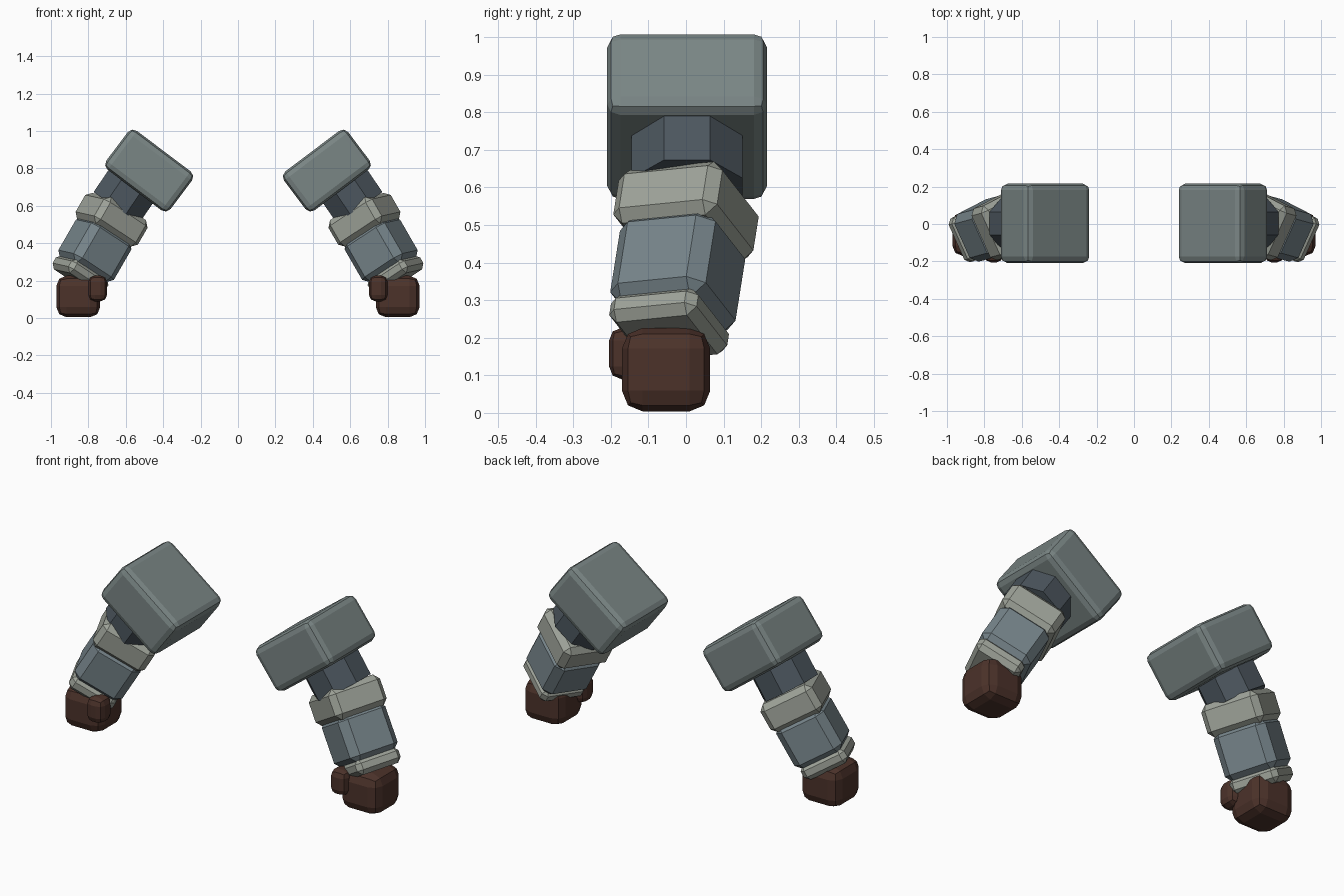
import bpy, bmesh, math
from mathutils import Matrix, Vector

if "Cube" in bpy.data.objects:
    bpy.data.objects.remove(bpy.data.objects["Cube"])


def material(name, rgb):
    m = bpy.data.materials.new(name)
    m.diffuse_color = (*rgb, 1)
    m.use_nodes = True
    m.node_tree.nodes["Principled BSDF"].inputs["Base Color"].default_value = m.diffuse_color
    return m


GREY = material("plate grey", (0.195, 0.238, 0.235))
BLUE = material("blue grey", (0.181, 0.231, 0.254))
LIGHT = material("light trim", (0.342, 0.366, 0.319))
DARK = material("dark sleeve", (0.072, 0.093, 0.112))
BROWN = material("brown glove", (0.072, 0.032, 0.023))


def frame(center, up, twist=0):
    """Matrix with local z along 'up', local x near world x, twisted in degrees."""
    w = Vector(up).normalized()
    e1 = (Vector((1, 0, 0)) - w * w.x).normalized()
    e2 = w.cross(e1)
    rot = Matrix((e1, e2, w)).transposed().to_4x4()
    return Matrix.Translation(center) @ rot @ Matrix.Rotation(math.radians(twist), 4, 'Z')


def finish(name, bm, matrix, mat):
    bm.transform(matrix)
    bmesh.ops.recalc_face_normals(bm, faces=bm.faces[:])
    me = bpy.data.meshes.new(name)
    bm.to_mesh(me)
    bm.free()
    me.materials.append(mat)
    ob = bpy.data.objects.new(name, me)
    bpy.context.collection.objects.link(ob)
    ob.modifiers.new("Mirror", 'MIRROR').use_mirror_merge = False


def block(name, size, matrix, mat, bevel, segments=1):
    bm = bmesh.new()
    bmesh.ops.create_cube(bm, size=1)
    bmesh.ops.scale(bm, vec=size, verts=bm.verts[:])
    bmesh.ops.bevel(bm, geom=bm.edges[:], offset=bevel, segments=segments,
                    profile=0.5, affect='EDGES')
    finish(name, bm, matrix, mat)


# shoulder block, tilted outwards
tilt = Matrix.Translation((0.475, 0.003, 0.788)) @ Matrix.Rotation(math.radians(-37), 4, 'Y')
block("shoulder", (0.43, 0.425, 0.26), tilt, GREY, 0.035, 2)

# eight-sided upper arm
top, bottom = Vector((0.48, 0.003, 0.84)), Vector((0.65, 0.003, 0.59))
bm = bmesh.new()
bmesh.ops.create_cone(bm, cap_ends=True, segments=8, radius1=0.16, radius2=0.16,
                      depth=(top - bottom).length)
bmesh.ops.rotate(bm, verts=bm.verts[:], matrix=Matrix.Rotation(math.pi / 8, 3, 'Z'))
# make sure flats, not corners, face the sides
if max(v.co.x for v in bm.verts) > 0.155:
    bmesh.ops.rotate(bm, verts=bm.verts[:], matrix=Matrix.Rotation(math.pi / 8, 3, 'Z'))
finish("upper_arm", bm, frame((top + bottom) / 2, top - bottom), DARK)

# forearm with its two cuffs, all twisted about one axis
UP = (-0.494, 0.136, 0.858)
for name, center, width, length, mat, bevel in (
        ("elbow_cuff", (0.676, 0.0, 0.525), 0.304, 0.165, LIGHT, 0.03),
        ("forearm", (0.765, -0.022, 0.365), 0.28, 0.27, BLUE, 0.04),
        ("wrist_cuff", (0.842, -0.045, 0.235), 0.256, 0.085, LIGHT, 0.025)):
    block(name, (width, width, length), frame(center, UP, -28), mat, bevel)

# fist and thumb
block("fist", (0.235, 0.235, 0.222), Matrix.Translation((0.854, -0.053, 0.115)), BROWN, 0.055, 2)
block("thumb", (0.1, 0.11, 0.138), Matrix.Translation((0.75, -0.15, 0.158)), BROWN, 0.035, 2)
